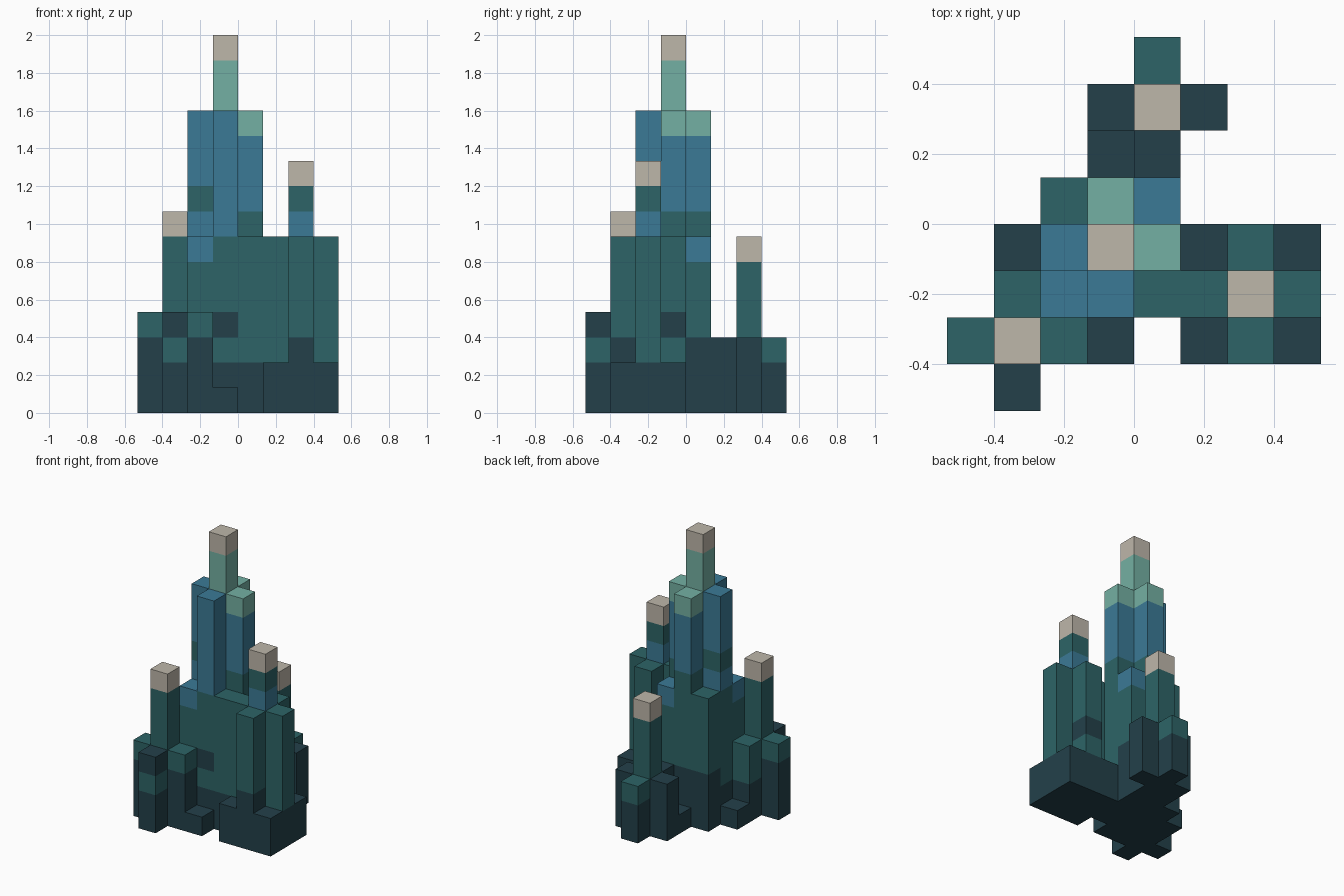
import bpy
import bmesh
from mathutils import Vector

if "Cube" in bpy.data.objects:
    bpy.data.objects.remove(bpy.data.objects["Cube"], do_unlink=True)

UNIT = 2 / 15
HALF = 4


def linear(c):
    c /= 255
    return c / 12.92 if c <= 0.04045 else ((c + 0.055) / 1.055) ** 2.4


def material(name, rgb):
    color = [linear(c) for c in rgb] + [1]
    mat = bpy.data.materials.new(name)
    mat.use_nodes = True
    mat.diffuse_color = color
    bsdf = mat.node_tree.nodes["Principled BSDF"]
    bsdf.inputs["Base Color"].default_value = color
    bsdf.inputs["Roughness"].default_value = 0.9
    return mat


# Colour letters used in the column strings
CODES = "dtbms"
MATERIALS = [
    material("dark_slate", (35, 64, 74)),
    material("deep_teal", (45, 100, 103)),
    material("steel_blue", (59, 122, 150)),
    material("pale_mint", (116, 176, 163)),
    material("sand_cap", (190, 183, 170)),
]

# Each column is a stack of cubes, listed from the ground up
FULL = "dd" + "t" * 5
PARTS = {
    "central_spire": {
        (3, 3): FULL + "bbbbb" + "mms",
        (2, 3): FULL + "btbbb",
        (3, 2): "ddtdttt" + "bbbbb",
        (4, 3): FULL + "tbbbm",
        (3, 4): "dddtttt" + "tbbbm",
    },
    "spire_shoulders": {
        (2, 2): "ddttttb",
        (4, 4): "dddtttb",
        (2, 4): "dddtttt",
        (4, 2): FULL,
        (5, 2): FULL,
    },
    "left_tower": {
        (6, 2): FULL + "bts",
        (6, 1): "dddtttt",
        (7, 2): FULL,
        (6, 3): "ddtdttt",
    },
    "left_tower_base": {c: "dd" for c in ((5, 1), (7, 1), (5, 3), (7, 3))},
    "right_tower": {
        (1, 1): "dddttt" + "ts",
        (0, 1): "dddt",
        (2, 1): "dddt",
        (1, 2): "ddtt",
        (1, 0): "ddtd",
    },
    "back_tower": {
        (4, 6): "dddttts",
        (4, 7): "ddt",
        (3, 6): "ddd",
        (5, 6): "ddd",
        (4, 5): "ddd",
    },
    "low_steps": {c: "d" for c in ((3, 1), (1, 3), (3, 5))},
}

FILLED = {
    (x, y, z)
    for columns in PARTS.values()
    for (x, y), stack in columns.items()
    for z in range(len(stack))
}


def cell_sides(cell):
    """Yield the corners of every side of a cell that is open to the air."""
    center = Vector(cell) + Vector((0.5, 0.5, 0.5))
    for axis in range(3):
        for sign in (-1, 1):
            normal = Vector((0, 0, 0))
            normal[axis] = sign
            if tuple(int(a + b) for a, b in zip(cell, normal)) in FILLED:
                continue
            u = Vector((0, 0, 0))
            u[(axis + 1) % 3] = 0.5
            v = normal.cross(u)
            middle = center + normal / 2
            yield [middle - u - v, middle + u - v, middle + u + v, middle - u + v]


def build_part(name, columns):
    bm = bmesh.new()
    for (x, y), stack in columns.items():
        for z, code in enumerate(stack):
            for corners in cell_sides((x, y, z)):
                verts = [
                    bm.verts.new((p - Vector((HALF, HALF, 0))) * UNIT)
                    for p in corners
                ]
                bm.faces.new(verts).material_index = CODES.index(code)
    # Weld the cells and merge flat areas of one colour
    bmesh.ops.remove_doubles(bm, verts=bm.verts, dist=UNIT / 100)
    bmesh.ops.dissolve_limit(
        bm, angle_limit=0.01, verts=bm.verts, edges=bm.edges, delimit={"MATERIAL"}
    )
    mesh = bpy.data.meshes.new(name)
    bm.to_mesh(mesh)
    bm.free()
    for mat in MATERIALS:
        mesh.materials.append(mat)
    bpy.context.collection.objects.link(bpy.data.objects.new(name, mesh))


for part_name, part_columns in PARTS.items():
    build_part(part_name, part_columns)
